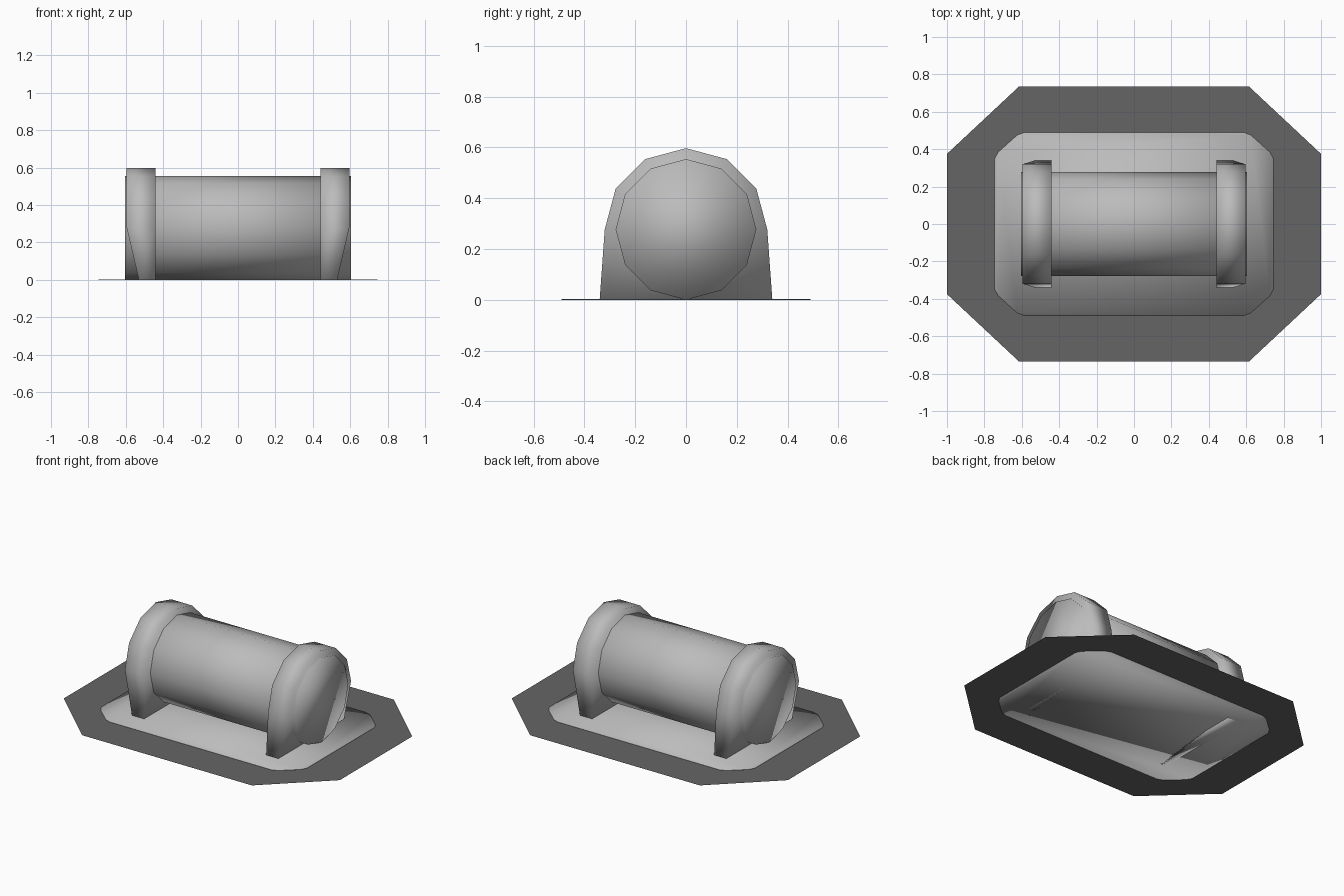
import bpy, bmesh, math
from mathutils import Vector

cube = bpy.data.objects.get("Cube")
if cube:
    bpy.data.objects.remove(cube)


def material(name, value):
    mat = bpy.data.materials.new(name)
    mat.use_nodes = True
    color = (value, value, value, 1)
    mat.diffuse_color = color
    mat.node_tree.nodes["Principled BSDF"].inputs["Base Color"].default_value = color
    return mat


light_grey = material("light_grey", 0.5)
dark_grey = material("dark_grey", 0.13)


def finish(name, bm, mat, smooth=True):
    bmesh.ops.recalc_face_normals(bm, faces=bm.faces)
    for face in bm.faces:
        face.smooth = smooth
    mesh = bpy.data.meshes.new(name)
    bm.to_mesh(mesh)
    bm.free()
    mesh.materials.append(mat)
    obj = bpy.data.objects.new(name, mesh)
    bpy.context.collection.objects.link(obj)
    return obj


def loft(name, first, second, mat):
    """Closed solid between two matching outlines."""
    bm = bmesh.new()
    a = [bm.verts.new(p) for p in first]
    b = [bm.verts.new(p) for p in second]
    bm.faces.new(a)
    bm.faces.new(b)
    for i in range(len(a)):
        j = (i + 1) % len(a)
        bm.faces.new((a[i], a[j], b[j], b[i]))
    return finish(name, bm, mat)


def four_way(corner):
    """Mirror one corner's points, ordered from y side to x side, into a loop."""
    back = corner[::-1]
    return (corner + [(x, -y) for x, y in back]
            + [(-x, -y) for x, y in corner] + [(-x, y) for x, y in back])


# Base: thin inner slab and a flat ring around it
inner = four_way([(0.585, 0.49), (0.625, 0.475), (0.725, 0.385), (0.745, 0.35)])
outer = four_way([(0.615, 0.735), (1.0, 0.375)])
loft("inner_base", [(x, y, 0) for x, y in inner], [(x, y, 0.003) for x, y in inner], light_grey)

bm = bmesh.new()
for outline in (inner, outer):
    verts = [bm.verts.new((x, y, 0.001)) for x, y in outline]
    for i, v in enumerate(verts):
        bm.edges.new((v, verts[(i + 1) % len(verts)]))
bmesh.ops.triangle_fill(bm, edges=bm.edges[:], use_beauty=True, normal=Vector((0, 0, 1)))
finish("outer_base", bm, dark_grey, False)

# Drum: twelve-sided cylinder lying along x
R = 0.277
ring = [(R * math.sin(k * math.pi / 6), R + R * math.cos(k * math.pi / 6)) for k in range(12)]
loft("drum", [(-0.605, y, z) for y, z in ring], [(0.605, y, z) for y, z in ring], light_grey)

# Brackets: solid arches whose feet narrow on the outer side
arch = [(0.32 * math.cos(k * math.pi / 6), R + 0.32 * math.sin(k * math.pi / 6)) for k in range(7)]
arch = [(0.34, 0)] + arch + [(-0.34, 0)]
for name, side in (("left_bracket", 1), ("right_bracket", -1)):
    loft(name, [(side * 0.442, y, z) for y, z in arch],
         [(side * (0.595 if z > 0 else 0.53), y, z) for y, z in arch], light_grey)
